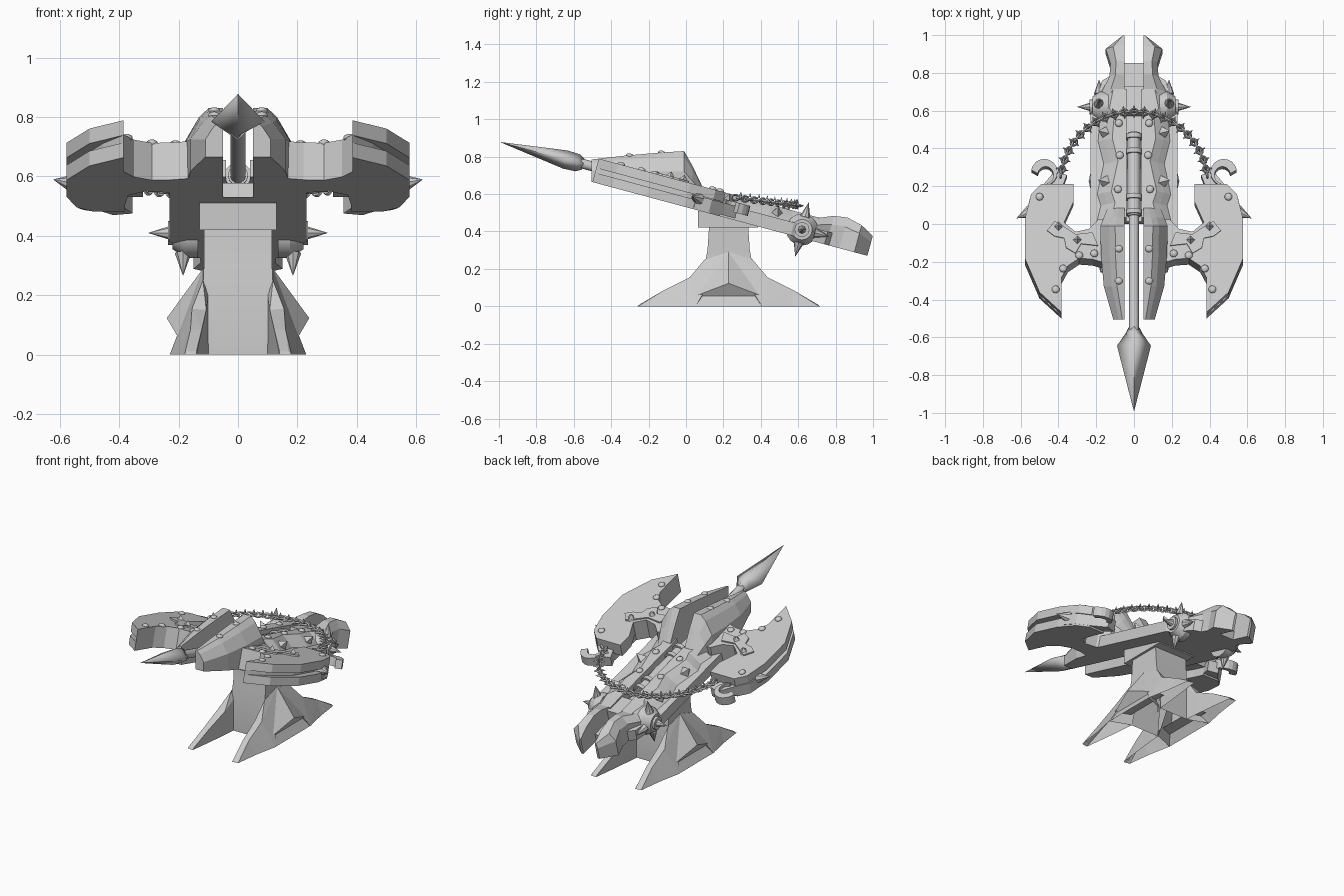
import bpy, bmesh, math
from mathutils import Vector, Matrix

if "Cube" in bpy.data.objects:
    bpy.data.objects.remove(bpy.data.objects["Cube"])

grey = bpy.data.materials.new("stone_grey")
grey.diffuse_color = (0.6, 0.6, 0.6, 1)
grey.use_nodes = True
grey.node_tree.nodes["Principled BSDF"].inputs["Base Color"].default_value = grey.diffuse_color
TILT = math.radians(15)
MID = .228  # pedestal centre along y


def base_z(y):
    return 0.53 - 0.268 * y


def deck(x, y, h):
    """Point at height h above the tilted underside of the weapon."""
    return Vector((x, y + 0.259 * h, base_z(y) + 0.966 * h))


def finish(name, bm, mirror=True, smooth=None, drop=None):
    bmesh.ops.recalc_face_normals(bm, faces=bm.faces[:])
    if drop:  # open up hidden faces chosen by rule
        bm.normal_update()
        bmesh.ops.delete(bm, geom=[f for f in bm.faces if drop(f)], context='FACES')
    me = bpy.data.meshes.new(name)
    bm.to_mesh(me)
    bm.free()
    me.materials.append(grey)
    ob = bpy.data.objects.new(name, me)
    bpy.context.collection.objects.link(ob)
    if mirror:
        m = ob.modifiers.new("mirror", 'MIRROR')
        m.use_mirror_merge = False
    if smooth:
        bpy.ops.object.select_all(action='DESELECT')
        ob.select_set(True)
        bpy.context.view_layer.objects.active = ob
        bpy.ops.object.shade_smooth_by_angle(angle=math.radians(smooth))
    return ob


def loft(bm, rings):
    """Closed solid through rings of equal point counts."""
    vs = [[bm.verts.new(p) for p in r] for r in rings]
    n = len(vs[0])
    for a, b in zip(vs, vs[1:]):
        for i in range(n):
            bm.faces.new((a[i], a[(i + 1) % n], b[(i + 1) % n], b[i]))
    bm.faces.new(vs[0])
    bm.faces.new(vs[-1])


def prism(bm, pts, h0, h1):
    loft(bm, [[deck(x, y, h) for x, y in pts] for h in (h0, h1)])


def hull(bm, pts):
    vs = [bm.verts.new(p) for p in pts]
    r = bmesh.ops.convex_hull(bm, input=vs)
    junk = [v for v in r["geom_interior"] if isinstance(v, bmesh.types.BMVert)]
    if junk:
        bmesh.ops.delete(bm, geom=junk, context='VERTS')


def cone(bm, a, b, r1, r2=0.0, seg=8):
    a, b = Vector(a), Vector(b)
    d = b - a
    m = Matrix.Translation((a + b) / 2) @ d.to_track_quat('Z', 'Y').to_matrix().to_4x4()
    bmesh.ops.create_cone(bm, cap_ends=True, segments=seg, radius1=r1, radius2=r2,
                          depth=d.length, matrix=m)


# pedestal: cap, tapering column and four splayed feet, hollow underneath
bm = bmesh.new()
loft(bm, [[(sx * .13, .225 + sy * .16, z) for sx, sy in ((-1, -1), (1, -1), (1, 1), (-1, 1))]
          for z in (.42, .51)])
finish("pedestal_cap", bm, False)
bm = bmesh.new()
loft(bm, [[(sx * w, MID + sy * d, z) for sx, sy in ((-1, -1), (1, -1), (1, 1), (-1, 1))]
          for z, w, d in ((0, .1, .13), (.2, .118, .132), (.3, .115, .113), (.42, .115, .105))])
finish("pedestal_column", bm, False, 30, lambda f: f.calc_center_median().z < .15 and abs(f.normal.y) < .7)


def hidden(f):
    c, n = f.calc_center_median(), f.normal
    toward = n.y if c.y < MID else -n.y
    return (n.z < -.95 or abs(c.y - MID) < .005 or (n.x < .2 and toward > .4)
            or (n.x < -.5 and abs(c.y - MID) < .13))


knee = [(.107, .02, .15), (.155, .02, .155), (.195, .05, .06), (.23, .05, 0), (.107, .02, 0)]
ankle = [(.122, -.12, .085), (.16, -.12, .085), (.2, -.1, 0), (.122, -.12, 0)]
toe = [(.14, -.26, 0), (.18, -.255, 0), (.14, -.245, .012), (.17, -.245, .012)]
top = [(.1, .1, .2), (.118, .1, .25), (.118, MID, .29), (.1, MID, .29), (.1, .1, 0)]


def in_joint(f):
    ys = [MID - abs(MID - v.co.y) for v in f.verts]
    return all(.01 < y < .06 for y in ys) or all(-.13 < y < -.09 for y in ys)


bm = bmesh.new()
for s in (-1, 1):
    for part in (top + knee, knee + ankle, ankle + toe):
        hull(bm, [(x, MID - s * (MID - y), z) for x, y, z in part])
finish("pedestal_feet", bm, drop=lambda f: hidden(f) or in_joint(f))
bm = bmesh.new()
hull(bm, [(x, y, z) for y in (.04, .416) for x, z in ((.12, 0), (.23, 0), (.2, .055), (.12, .055))])
finish("pedestal_runner", bm, drop=lambda f: f.normal.x < .3 and f.normal.z < .9)
bm = bmesh.new()
hull(bm, [(.118, MID, .29), (.24, MID, .123), (.2, .05, .055), (.2, .406, .055), (.12, MID, .055)])
finish("pedestal_side_pyramid", bm, drop=lambda f: f.normal.x < .1 and f.normal.z < .1)

# frame: long lower side rails joined by a sunken floor
bm = bmesh.new()
prism(bm, [(.05, -.06), (.23, -.06), (.23, .56), (.2, .62), (.17, .74), (.12, .77), (.05, .77)], 0, .07)
finish("side_rail", bm)
bm = bmesh.new()
prism(bm, [(-.05, 0), (.05, 0), (.05, .84), (-.05, .84)], 0, .05)
finish("slot_floor", bm, False)
bm = bmesh.new()
prism(bm, [(-.05, .56), (.05, .56), (.05, .7), (-.05, .7)], .05, .12)
finish("tail_block", bm, False)

# raised zigzag ridges on the rails
bm = bmesh.new()
zig = [(.04, .0), (.12, .0), (.1, .08), (.12, .14), (.085, .3), (.115, .42), (.105, .54), (.13, .58),
       (.11, .68), (.04, .68)]
loft(bm, [[deck(x + (e if x > .05 else 0), y, h) for x, y in zig]
          for h, e in ((.07, .075), (.1, .04), (.13, 0))])
finish("rail_ridge", bm)

# armoured hump at the front, split by the slot
bm = bmesh.new()
rings = []
for y, xo, zt, drop in ((-.505, .11, .785, .06), (-.33, .16, .805, .08), (-.16, .175, .82, .1),
                        (-.01, .178, .83, .11), (.035, .16, .75, .08), (.085, .14, .645, .03)):
    rings.append([(.05, y, base_z(y)), (xo, y, base_z(y)), (xo, y, zt - drop),
                  (xo * .74, y, zt - drop * .28), (xo * .56, y, zt), (.05, y, zt)])
loft(bm, rings)
finish("front_hump", bm)

# wings: two blade plates with a core recessed along the outer edge
wing = [(.1, -.22), (.17, -.235), (.22, -.22), (.29, -.215), (.35, -.255), (.385, -.32), (.385, -.5),
        (.5, -.395), (.578, -.215), (.578, -.01), (.545, .125), (.49, .178), (.32, .178), (.32, .085),
        (.37, -.025), (.31, -.075), (.24, -.06), (.19, -.01), (.1, -.01)]
core = [(x - .045 if x > .45 else x, y) for x, y in wing]
lower = [(x + .06 if y > .08 and x < .4 else x, y) for x, y in wing]
for name, pts, a, b in (("wing_lower_plate", lower, 0, .052), ("wing_core", core, .05, .08),
                        ("wing_upper_plate", wing, .078, .13)):
    bm = bmesh.new()
    prism(bm, pts, a, b)
    finish(name, bm)
bm = bmesh.new()
prism(bm, [(.19, -.15), (.28, -.14), (.31, -.19), (.36, -.16), (.37, -.11), (.42, -.1), (.46, -.07),
           (.42, -.02), (.385, -.04), (.31, -.09), (.22, -.08)], .13, .139)
finish("wing_inlay", bm)

# forked tail horns
bm = bmesh.new()
loft(bm, [[deck(x, y, h) for x, h in ((.05, 0), (xo, 0), (xo, t * .7), (.05 + (xo - .05) * .6, t), (.05, t))]
          for y, xo, t in ((.6, .19, .1), (.68, .17, .13), (.75, .13, .16), (.82, .125, .17),
                           (.9, .15, .15), (.97, .065, .11))])
finish("tail_horn", bm)

# spear: shaft, collars and flat diamond head
bm = bmesh.new()
cone(bm, deck(0, -.6, .081), deck(0, .46, .081), .026, .026, 12)
finish("spear_shaft", bm, False, 40)
bm = bmesh.new()
cone(bm, deck(0, .02, .083), deck(0, .46, .083), .034, .034, 12)
for y in (.04, .12, .36, .44):
    cone(bm, deck(0, y - .012, .085), deck(0, y + .012, .085), .045, .045, 12)
finish("spear_collars", bm, False, 40)
bm = bmesh.new()
loft(bm, [[deck(w * c, y, .079 + t * s) for c, s in ((1, 0), (0, 1), (-1, 0), (0, -1))]
          for y, w, t in ((-1.01, .001, .001), (-.665, .09, .05), (-.6, .045, .047), (-.57, .03, .03))])
finish("spear_head", bm, False, 120)

# spiked side wheels
bm = bmesh.new()
c = Vector((.185, .62, .41))
cone(bm, c - Vector((.05, 0, 0)), c - Vector((.01, 0, 0)), .085, .085, 16)
cone(bm, c - Vector((.01, 0, 0)), c + Vector((.035, 0, 0)), .085, .055, 16)
cone(bm, c, c + Vector((.05, 0, 0)), .04, .04, 12)
finish("side_wheel", bm, True, 30)
bm = bmesh.new()
cone(bm, c + Vector((.03, 0, 0)), c + Vector((.118, 0, 0)), .028)
for k in range(4):
    a = math.radians(76 + 90 * k)
    d = Vector((0, math.cos(a), math.sin(a)))
    cone(bm, c + d * .07, c + d * .15, .028)
finish("wheel_spikes", bm)

# wing hooks: arm, crescent and side spike
bm = bmesh.new()
prism(bm, [(.40, .03), (.50, .0), (.57, .04), (.55, .12), (.48, .19), (.42, .26), (.355, .24), (.39, .15)], .01, .075)
finish("hook_arm", bm)
bm = bmesh.new()
arc = [math.radians(-80 + 250 * i / 12) for i in range(13)]
outer = [(.475 + .07 * math.cos(a), .25 + .07 * math.sin(a)) for a in arc]
inner = [(.482 + .042 * math.cos(a), .235 + .045 * math.sin(a)) for a in reversed(arc)]
prism(bm, [(.95 - x, y) for x, y in outer + inner], .04, .095)
finish("hook_crescent", bm)
bm = bmesh.new()
cone(bm, deck(.55, .05, .06), (.623, .03, .59), .035)
finish("hook_spikes", bm)

# chain of alternating links with small barbs
links, barbs = bmesh.new(), bmesh.new()
N = 42


def chain_point(t):
    a = math.radians(8 + 164 * t)
    y = .21 + .385 * math.sin(a)
    return Vector((.39 * math.cos(a), y, .615 - .13 * y))


for i in range(N + 1):
    p = chain_point(i / N)
    d = (chain_point((i + .5) / N) - chain_point((i - .5) / N)).normalized()
    side = d.cross(Vector((0, 0, 1))).normalized()
    up = side.cross(d)
    u, v = (side, up) if i % 2 else (up, side)
    ring = []
    for j in range(10):
        a = math.tau * j / 10
        o = d * math.cos(a) * .02 + u * math.sin(a) * .015
        n = (d * math.cos(a) + u * math.sin(a)).normalized()
        ring.append([links.verts.new(p + o + n * x * .006 + v * y * .007)
                     for x, y in ((1, 0), (0, 1), (-1, 0), (0, -1))])
    for j in range(10):
        r, q = ring[j], ring[(j + 1) % 10]
        for k in range(4):
            links.faces.new((r[k], r[(k + 1) % 4], q[(k + 1) % 4], q[k]))
    if i % 2:
        for e in (side, -side, up):
            cone(barbs, p + e * .014, p + e * .036, .009, 0, 4)
finish("chain_links", links, False)
finish("chain_barbs", barbs, False)

# pyramid studs on rails and wings, then domed rivets
bm = bmesh.new()
for x, y in ((.14, .2), (.14, .46)):
    cone(bm, deck(x, y, .08), deck(x + .05, y, .13), .045, 0, 4)
for x, y in ((.3, -.12), (.4, -.05)):
    cone(bm, deck(x, y, .13), deck(x, y, .165), .03, 0, 4)
finish("pyramid_studs", bm)
bm = bmesh.new()
spots = [deck(x, y, .132) for x, y in ((.21, -.19), (.29, -.2), (.375, -.27), (.415, -.38), (.5, .11),
                                      (.085, .15), (.075, .33), (.08, .5))]
spots += [Vector((.08, -.3, .805)), Vector((.08, -.13, .82))]
for p in spots:
    m = Matrix.Translation(p) @ Matrix.Rotation(-TILT, 4, 'X') @ Matrix.Diagonal((1, 1, .6, 1))
    bmesh.ops.create_uvsphere(bm, u_segments=10, v_segments=6, radius=.021, matrix=m)
finish("rivets", bm, True, 60)
